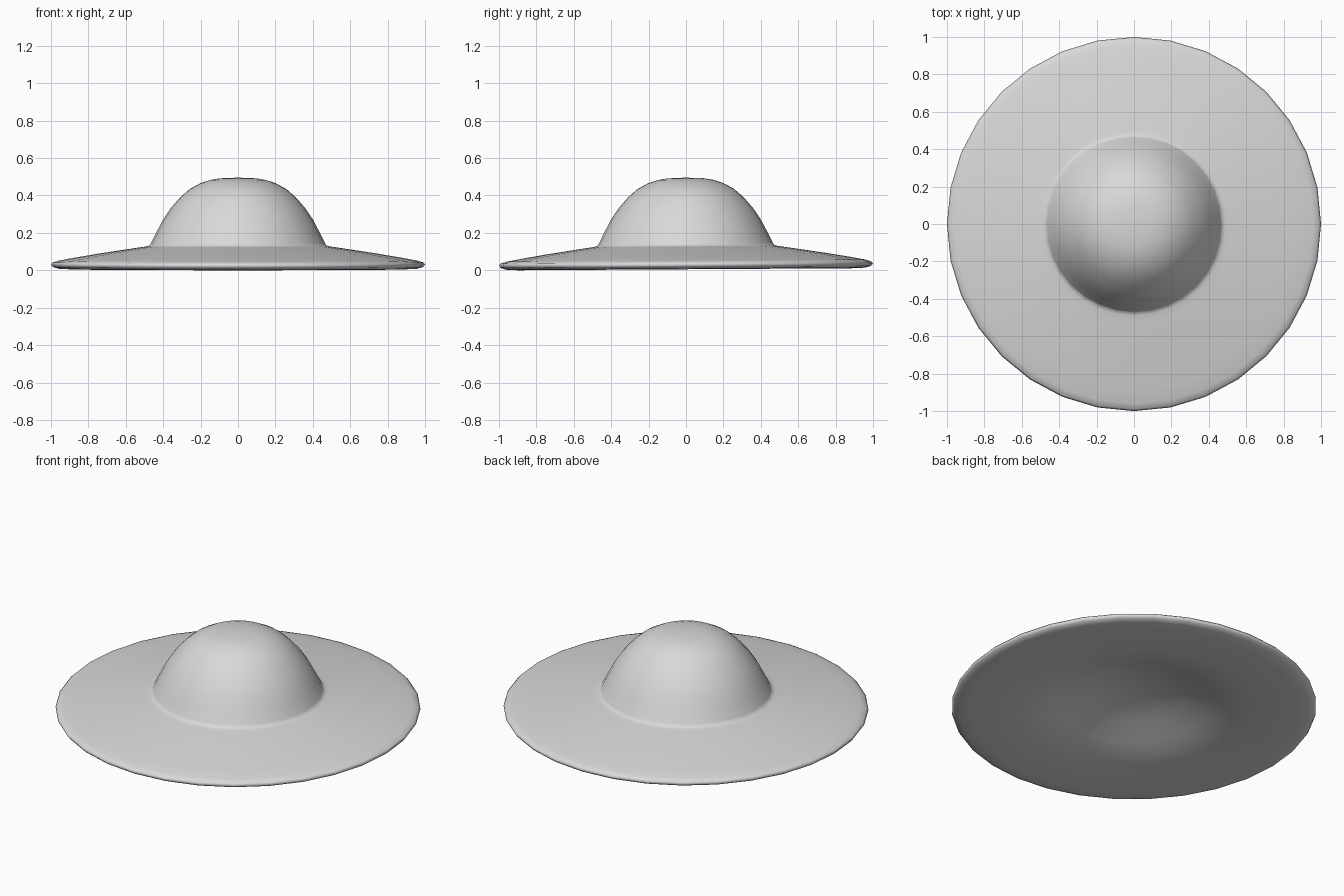
import bpy
import bmesh
import math
from mathutils import Matrix, Vector

cube = bpy.data.objects.get("Cube")
if cube:
    bpy.data.objects.remove(cube, do_unlink=True)

SEGMENTS = 32

# Single plain grey finish
grey = bpy.data.materials.new("plain_grey")
grey.use_nodes = True
colour = (0.69, 0.69, 0.69, 1)
grey.diffuse_color = colour
grey.node_tree.nodes["Principled BSDF"].inputs["Base Color"].default_value = colour

# Half section: dome crown, crease, sloping brim, rounded rim, hollow below
profile = [
    (0, 0.497), (0.1, 0.493), (0.15, 0.484), (0.2, 0.468), (0.26, 0.435),
    (0.31, 0.391), (0.36, 0.333), (0.4, 0.274), (0.435, 0.207), (0.465, 0.147),
    (0.473, 0.134), (0.49, 0.129), (0.52, 0.125), (0.6, 0.113), (0.75, 0.09),
    (0.88, 0.068), (0.96, 0.053), (0.99, 0.044), (1, 0.033), (0.99, 0.019),
    (0.96, 0.01), (0.9, 0.007), (0.66, 0.014), (0.55, 0.03),
    (0.44, 0.063), (0.3, 0.115), (0.15, 0.15), (0, 0.16),
]


def lathe(name, points, material):
    bm = bmesh.new()
    verts = [bm.verts.new((r, 0, z)) for r, z in points]
    edges = [bm.edges.new(pair) for pair in zip(verts, verts[1:])]
    bmesh.ops.spin(bm, geom=verts + edges, cent=(0, 0, 0), axis=(0, 0, 1),
                   angle=math.tau, steps=SEGMENTS, use_duplicate=False)
    bmesh.ops.remove_doubles(bm, verts=bm.verts, dist=0.0005)
    bmesh.ops.recalc_face_normals(bm, faces=bm.faces)
    # The whole body leans very slightly toward the front
    bmesh.ops.transform(bm, matrix=Matrix.Rotation(math.radians(0.35), 4, 'X'),
                        verts=bm.verts)
    low = min(v.co.z for v in bm.verts)
    bmesh.ops.translate(bm, vec=Vector((0, 0, -low)), verts=bm.verts)
    mesh = bpy.data.meshes.new(name)
    bm.to_mesh(mesh)
    bm.free()
    mesh.materials.append(material)
    obj = bpy.data.objects.new(name, mesh)
    bpy.context.collection.objects.link(obj)
    return obj


# Domed disc body
body = lathe("domed_disc", profile, grey)
bpy.ops.object.select_all(action='DESELECT')
body.select_set(True)
bpy.context.view_layer.objects.active = body
bpy.ops.object.shade_smooth()
